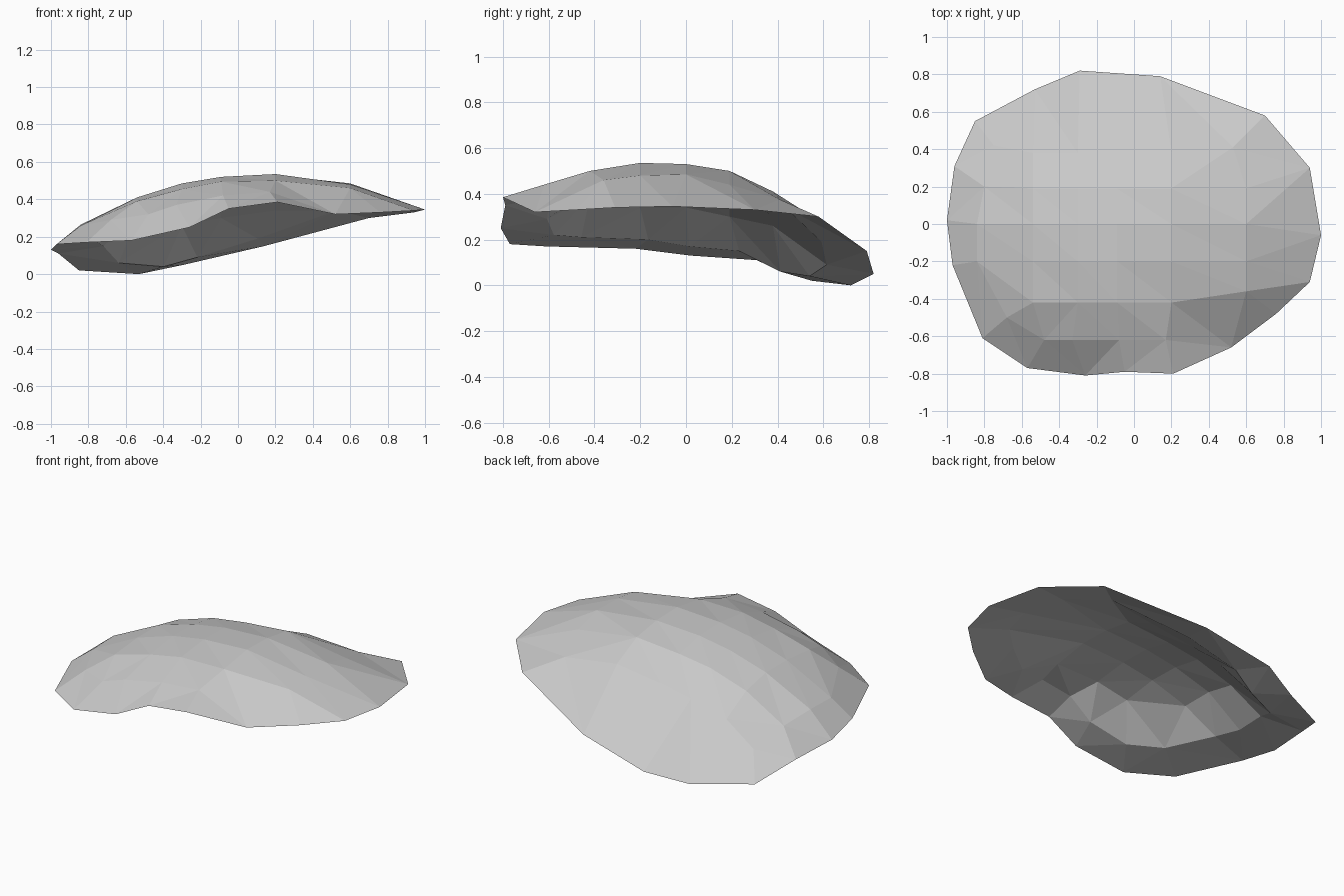
import bpy
from mathutils import Vector
from mathutils.geometry import delaunay_2d_cdt

cube = bpy.data.objects.get("Cube")
if cube:
    bpy.data.objects.remove(cube, do_unlink=True)


def make_material(name, colour):
    material = bpy.data.materials.new(name)
    material.use_nodes = True
    material.diffuse_color = colour
    material.node_tree.nodes["Principled BSDF"].inputs["Base Color"].default_value = colour
    return material


def faceted_sheet(name, rim, interior, material, facing_down=False):
    """Triangulate a closed rim and its inner points into a flat-shaded sheet."""
    points = [Vector(p) for p in rim + interior]
    outline = list(range(len(rim)))
    flat, _, triangles, sources, _, _ = delaunay_2d_cdt(
        [p.xy for p in points], [], [outline], 1, 0.0001)
    verts = [(p.x, p.y, points[source[0]].z) for p, source in zip(flat, sources)]
    mesh = bpy.data.meshes.new(name)
    mesh.from_pydata(verts, [], triangles)
    if facing_down:
        mesh.flip_normals()
    mesh.materials.append(material)
    mesh.update()
    sheet = bpy.data.objects.new(name, mesh)
    bpy.context.collection.objects.link(sheet)
    return sheet


# Uneven rim, counter-clockwise from the front right corner
rim = [
    (-.81, -.61, .17), (-.57, -.77, .18), (-.26, -.81, .25), (-.05, -.79, .35),
    (.21, -.8, .385), (.52, -.66, .32), (.76, -.48, .33), (.94, -.31, .34),
    (1, -.06, .345), (.94, .3, .33), (.7, .58, .3), (.14, .79, .15),
    (-.29, .82, .05), (-.53, .72, 0), (-.85, .55, .02), (-.96, .31, .11),
    (-1, .02, .13), (-.97, -.22, .16),
]

# Heights of the dome, in rows from front to back over shared columns
columns = (-.54, -.3, -.09, .2, .6)
rows = {
    -.42: (.39, .455, .495, .5),
    -.2: (.41, .485, .52, .535, .48),
    0: (.41, .48, .515, .53, .485),
    .19: (.37, .445, .475, .5, .44),
    .38: (.27, .33, .37, .41),
}
dome = [(x, y, z) for y, heights in rows.items() for x, z in zip(columns, heights)]

# Shoulder points between the dome and the rim
shoulder = [
    (-.68, -.5, .29), (-.48, -.62, .32), (-.33, -.62, .37), (-.08, -.62, .42),
    (.17, -.62, .44), (.6, -.36, .46), (.53, .41, .375), (-.84, -.2, .26),
    (-.84, 0, .265), (-.8, .2, .23), (-.75, .42, .16),
]

# Underside: a shallow ledge inside the rim, then a hollow that follows the dome
ledge = [(x * .75, y * .75, z + .04) for x, y, z in rim]
hollow = [(x, y, z - .07) for x, y, z in dome if x * x + y * y < .36]

grey = make_material("pale grey", (.58, .58, .58, 1))
faceted_sheet("domed_shell", rim, dome + shoulder, grey)
faceted_sheet("hollow_underside", rim, ledge + hollow, grey, facing_down=True)
